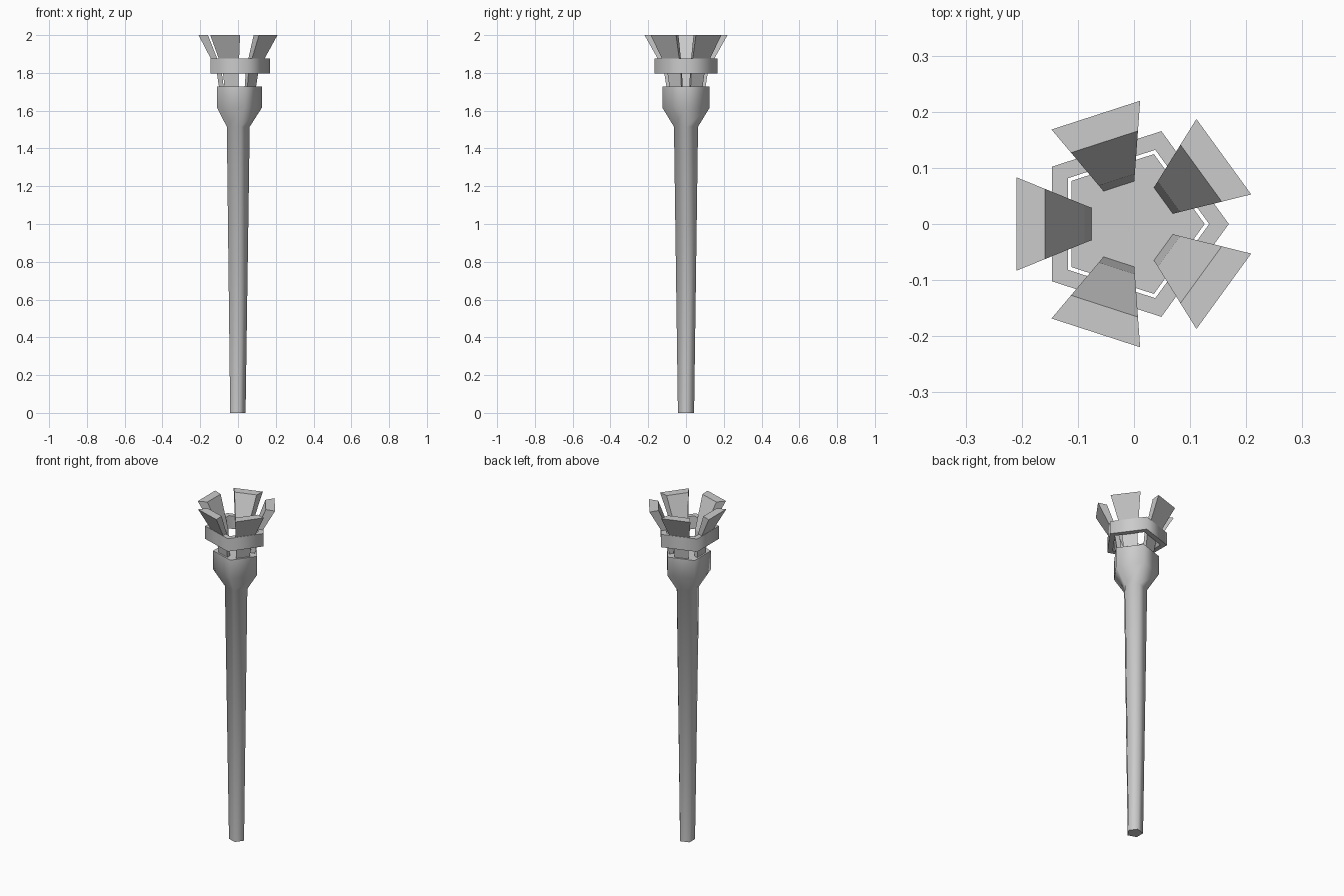
import bpy
import bmesh
from math import cos, sin, pi, radians

AXIS_X = -0.005   # the five-sided axis sits slightly off the bounding-box centre
SIDES = 5

cube = bpy.data.objects.get("Cube")
if cube:
    bpy.data.objects.remove(cube, do_unlink=True)

grey = bpy.data.materials.new("plain_grey")
grey.use_nodes = True
grey.diffuse_color = (0.6, 0.6, 0.6, 1)
grey.node_tree.nodes["Principled BSDF"].inputs["Base Color"].default_value = (0.6, 0.6, 0.6, 1)


def finish(name, bm, smooth):
    bmesh.ops.recalc_face_normals(bm, faces=bm.faces)
    mesh = bpy.data.meshes.new(name)
    bm.to_mesh(mesh)
    bm.free()
    mesh.materials.append(grey)
    if smooth:
        mesh.shade_smooth()
        mesh.set_sharp_from_angle(angle=radians(75))
    obj = bpy.data.objects.new(name, mesh)
    obj.location.x = AXIS_X
    bpy.context.collection.objects.link(obj)
    return obj


def lathe(name, profile, closed):
    """Five-sided lathe of (radius, height) points; closed joins the last to the first."""
    bm = bmesh.new()
    rings = [[bm.verts.new((r * cos(2 * pi * i / SIDES), r * sin(2 * pi * i / SIDES), z))
              for i in range(SIDES)] for r, z in profile]
    pairs = list(zip(rings, rings[1:]))
    if closed:
        pairs.append((rings[-1], rings[0]))
    else:
        bm.faces.new(rings[0])
        bm.faces.new(rings[-1])
    for low, high in pairs:
        for i in range(SIDES):
            j = (i + 1) % SIDES
            bm.faces.new((low[i], low[j], high[j], high[i]))
    return finish(name, bm, True)


def prong(name, angle):
    """Bent wedge whose width grows with distance from the axis."""
    outer = [(0.095, 1.72), (0.11, 1.82), (0.204, 2.0)]
    inner = [(0.07, 1.72), (0.083, 1.82), (0.154, 2.0)]
    bm = bmesh.new()
    rows = []
    for (ro, zo), (ri, zi) in zip(outer, inner):
        rows.append([bm.verts.new((r, side * 0.407 * r, z))
                     for r, side, z in ((ro, -1, zo), (ro, 1, zo), (ri, 1, zi), (ri, -1, zi))])
    bm.faces.new(rows[0])
    bm.faces.new(rows[-1])
    for low, high in zip(rows, rows[1:]):
        for i in range(4):
            j = (i + 1) % 4
            bm.faces.new((low[i], low[j], high[j], high[i]))
    obj = finish(name, bm, False)
    obj.rotation_euler.z = angle


# Tapered handle flaring into the cup
lathe("handle_and_cup", [(0.045, 0), (0.067, 1.515), (0.131, 1.615), (0.131, 1.727)], False)

# Loose collar around the prongs
lathe("collar", [(0.174, 1.798), (0.174, 1.875), (0.139, 1.875), (0.139, 1.798)], True)

# Crown of flared prongs over the flat sides
for k in range(SIDES):
    prong(f"prong_{k + 1}", pi / SIDES + 2 * pi * k / SIDES)
